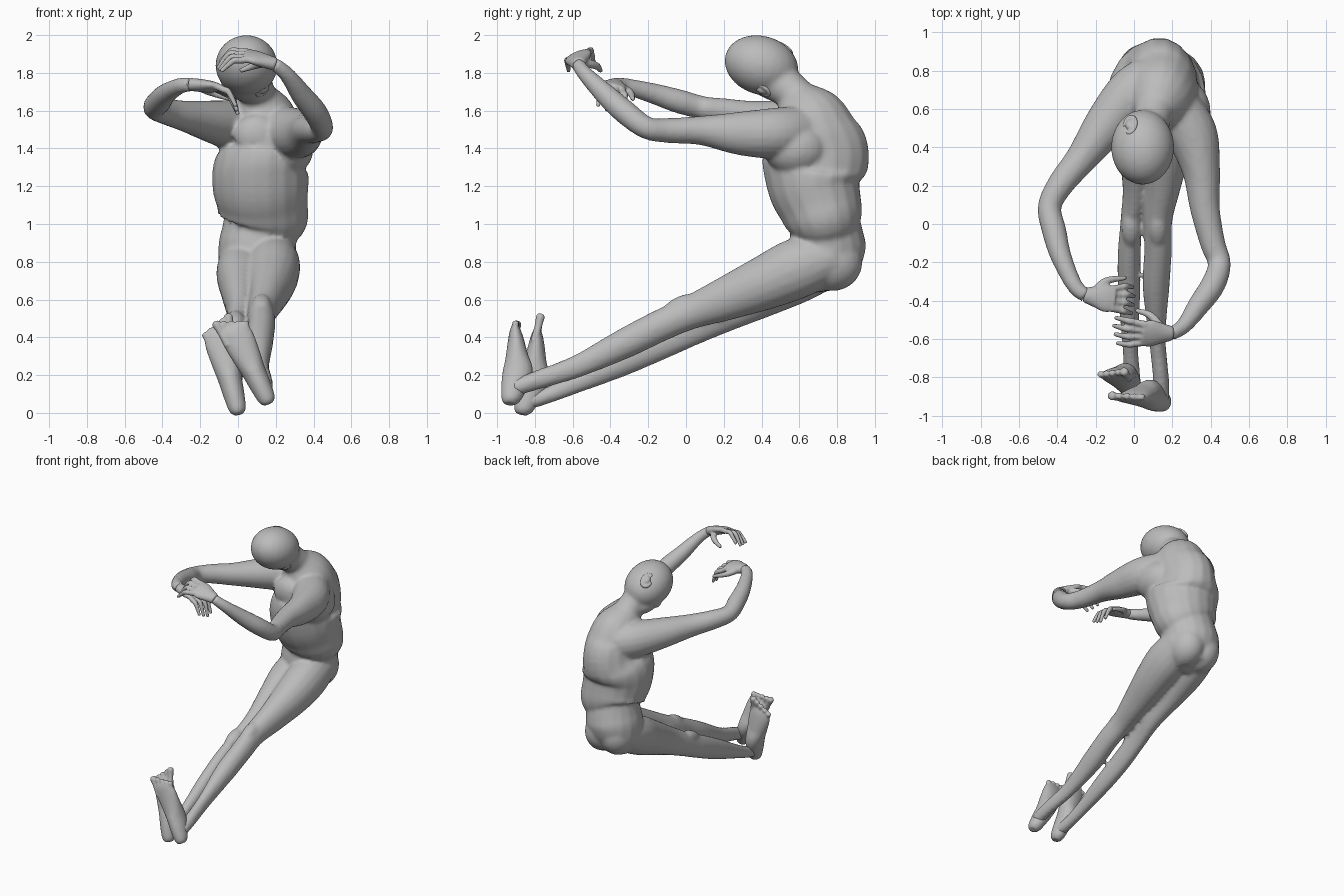
import bpy, bmesh, math
from mathutils import Vector, Matrix

cube = bpy.data.objects.get("Cube")
if cube:
    bpy.data.objects.remove(cube, do_unlink=True)

skin = bpy.data.materials.new("skin_grey")
skin.use_nodes = True
GREY = (0.5, 0.5, 0.5, 1)
skin.diffuse_color = GREY
skin.node_tree.nodes["Principled BSDF"].inputs["Base Color"].default_value = GREY


def spline(stations, steps):
    """Catmull-Rom resampling of stations (x, y, z, radius_u, radius_v)."""
    pts = [Vector(s) for s in stations]
    pts = [pts[0] * 2 - pts[1]] + pts + [pts[-1] * 2 - pts[-2]]
    out = []
    for a, b, c, d in zip(pts, pts[1:], pts[2:], pts[3:]):
        for i in range(steps):
            t = i / steps
            out.append((b * 2 + (c - a) * t + (a * 2 - b * 5 + c * 4 - d) * t ** 2
                        + (b * 3 - a - c * 3 + d) * t ** 3) / 2)
    return out + [pts[-2]]


def loft(bm, stations, side=(1, 0, 0), sides=18, steps=5):
    """Closed tube of ellipses; radius_u lies along side."""
    stations = [s if len(s) == 5 else (*s, s[3]) for s in stations]
    path = spline(stations, steps)
    rings = []
    for i, p in enumerate(path):
        tan = (path[min(i + 1, len(path) - 1)].to_3d() - path[max(i - 1, 0)].to_3d()).normalized()
        u = Vector(side)
        u = (u - tan * u.dot(tan)).normalized()
        v = tan.cross(u)
        rings.append([bm.verts.new(p.to_3d() + u * p[3] * math.cos(a) + v * p[4] * math.sin(a))
                      for a in (math.tau * k / sides for k in range(sides))])
    for r, s in zip(rings, rings[1:]):
        for k in range(sides):
            bm.faces.new((r[k], r[(k + 1) % sides], s[(k + 1) % sides], s[k]))
    bm.faces.new(rings[0][::-1])
    bm.faces.new(rings[-1])


def blob(bm, centre, size, tilt=0, axis='X'):
    """Ellipsoid, tilted in degrees."""
    m = (Matrix.Translation(centre) @ Matrix.Rotation(math.radians(tilt), 4, axis)
         @ Matrix.Diagonal((*size, 1)))
    bmesh.ops.create_uvsphere(bm, u_segments=24, v_segments=16, radius=1, matrix=m)


def finish(name, bm, voxel, smooth):
    """Fuse the overlapping forms into one skin."""
    mesh = bpy.data.meshes.new(name)
    bmesh.ops.recalc_face_normals(bm, faces=bm.faces)
    bm.to_mesh(mesh)
    bm.free()
    mesh.materials.append(skin)
    ob = bpy.data.objects.new(name, mesh)
    bpy.context.collection.objects.link(ob)
    fuse = ob.modifiers.new("fuse", 'REMESH')
    fuse.mode = 'VOXEL'
    fuse.voxel_size = voxel
    fuse.use_smooth_shade = True
    soft = ob.modifiers.new("soften", 'SMOOTH')
    soft.iterations = smooth


body = bmesh.new()

# Pelvis and buttocks
loft(body, [(.10, .79, .66, .13, .09), (.10, .765, .75, .19, .165), (.10, .75, .86, .205, .205),
            (.11, .745, .95, .20, .195), (.11, .74, 1.06, .18, .17)])
for x in (.04, .17):
    blob(body, (x, .775, .80), (.13, .16, .155))

# Overhanging belly, ribs and upper back
loft(body, [(.11, .745, .97, .16, .16), (.13, .735, 1.02, .235, .205), (.13, .71, 1.10, .24, .225),
            (.12, .68, 1.20, .255, .25), (.12, .68, 1.30, .25, .28), (.135, .69, 1.38, .205, .28),
            (.14, .665, 1.48, .195, .25), (.125, .64, 1.58, .175, .20), (.10, .59, 1.68, .11, .11)])
blob(body, (.10, .49, 1.47), (.12, .07, .11))
blob(body, (.27, .50, 1.45), (.13, .08, .11))
blob(body, (.27, .58, 1.40), (.13, .17, .14))

# Neck and tilted head with the face turned down to the right
loft(body, [(.12, .68, 1.58, .15, .12), (.10, .57, 1.69, .10, .10), (.06, .46, 1.78, .11, .12)])
blob(body, (.045, .40, 1.84), (.165, .20, .155), -18)
blob(body, (.045, .46, 1.745), (.11, .13, .09), -25)
blob(body, (-.065, .45, 1.73), (.025, .035, .03))

# Arms
loft(body, [(.20, .63, 1.50, .13), (.30, .47, 1.48, .135), (.35, .28, 1.48, .115, .10),
            (.37, .08, 1.495, .078), (.41, -.10, 1.495, .066), (.445, -.21, 1.51, .06),
            (.41, -.32, 1.59, .064), (.34, -.42, 1.68, .058), (.26, -.53, 1.79, .042),
            (.19, -.575, 1.85, .036)], (0, 0, 1))
loft(body, [(.08, .74, 1.50, .14), (-.02, .67, 1.52, .135), (-.15, .51, 1.545, .11, .115),
            (-.275, .34, 1.57, .083), (-.38, .21, 1.595, .07), (-.44, .09, 1.615, .062),
            (-.415, -.04, 1.65, .064), (-.38, -.17, 1.69, .055), (-.31, -.32, 1.73, .043),
            (-.25, -.375, 1.74, .038)], (0, 0, 1))

# Legs
loft(body, [(.18, .78, .83, .13), (.185, .60, .77, .145, .16), (.175, .42, .69, .13, .145),
            (.15, .20, .60, .095, .115), (.125, .02, .53, .075, .09), (.125, -.14, .46, .072, .085),
            (.115, -.33, .365, .07, .08), (.12, -.58, .245, .045, .06), (.14, -.80, .17, .042, .05),
            (.14, -.91, .13, .045)])
loft(body, [(.03, .78, .81, .13), (.015, .60, .73, .13, .145), (.01, .42, .64, .10, .13),
            (.01, .20, .53, .07, .105), (-.012, .02, .44, .058, .09), (-.025, -.16, .355, .06, .085),
            (-.025, -.36, .26, .058, .075), (-.02, -.62, .14, .042, .05), (-.01, -.78, .075, .042),
            (0, -.86, .06, .042)])
for x, z in ((.125, .572), (-.015, .485)):
    blob(body, (x, -.03, z), (.05, .10, .045), 25)
finish("body", body, .013, 6)


def foot(name, heel, toe, across, big):
    """Upright foot with the sole towards the front; big is the side of the big toe."""
    bm = bmesh.new()
    heel, toe, across = Vector(heel), Vector(toe), Vector(across).normalized()
    back = Vector((0, 1, 0))

    def at(t, off, u, v):
        return (*(heel.lerp(toe, t) + back * off), u, v)
    loft(bm, [at(-.13, .05, .025, .03), at(-.07, .05, .045, .05), at(.1, .06, .056, .07),
              at(.3, .07, .064, .08), at(.5, .055, .076, .06), at(.7, .04, .085, .043),
              at(.82, .03, .08, .03), at(.9, .024, .07, .014)], across)
    for i in range(5):
        s = (i - 2) * .034 * big
        r = .024 if i == 4 else .018
        a = heel.lerp(toe, .7) + across * s * .9 + back * .03
        b = heel.lerp(toe, 1 - .03 * (4 - i)) + across * s * 1.05 + back * .03
        loft(bm, [(*a, r), (*a.lerp(b, .6), r * .85), (*b, r), (*b.lerp(a, -.1), r * .5)], across, 10, 3)
    finish(name, bm, .007, 3)


foot("left_foot", (.14, -.975, .10), (-.05, -.925, .50), (.9, 0, .38), -1)
foot("right_foot", (-.01, -.905, .05), (-.12, -.80, .49), (.9, 0, .28), 1)


def hand(name, wrist, knuckle, bend, tip, thumb, spread):
    """Palm, four curled fingers fanned along spread, and a thumb."""
    bm = bmesh.new()
    w, k, b, t, spread = map(Vector, (wrist, knuckle, bend, tip, spread))
    loft(bm, [(*w, .038, .034), (*w.lerp(k, .4), .056, .034), (*w.lerp(k, .8), .074, .03),
              (*w.lerp(k, 1.15), .066, .021)], spread)
    for i in range(4):
        s = i - 1.5
        d = spread * s
        short = .04 * abs(s - .4)
        path = [k + d * .8, k.lerp(b, .55) + d, b.lerp(k, short * 3) + d * 1.1,
                t.lerp(b, short * 4) + d * 1.15]
        loft(bm, [(*p, r) for p, r in zip(path, (.020, .018, .017, .011))], spread, 10, 4)
    th = [Vector(p) for p in thumb]
    loft(bm, [(*w.lerp(k, .3), .027), (*th[0], .021), (*th[1], .012)], (0, 0, 1), 10, 4)
    finish(name, bm, .007, 3)


hand("left_hand", (.20, -.57, 1.845), (.06, -.57, 1.89), (-.05, -.565, 1.89), (-.11, -.55, 1.81),
     [(.09, -.48, 1.84), (.01, -.45, 1.81)], (0, .038, .016))
hand("right_hand", (-.26, -.37, 1.74), (-.12, -.39, 1.725), (-.03, -.39, 1.68), (0, -.40, 1.58),
     [(-.15, -.30, 1.70), (-.04, -.28, 1.66)], (0, .040, -.006))

# Ears: C-shaped rims on opposite sides of the turned head
out = Vector((-.5, .5, .7)).normalized()
along = out.cross((0, .6, -.4)).normalized()
down = along.cross(out)
for name, hub in (("right_ear", (-.02, .515, 1.925)), ("left_ear", (.125, .40, 1.715))):
    ear = bmesh.new()
    hub = Vector(hub)
    rim = [hub + along * .032 * math.cos(a) + down * .05 * math.sin(a)
           for a in (math.tau * i / 12 for i in range(11))]
    loft(ear, [(*p, .013) for p in rim], out, 8, 2)
    blob(ear, hub, (.025, .035, .025), -35)
    finish(name, ear, .006, 2)
